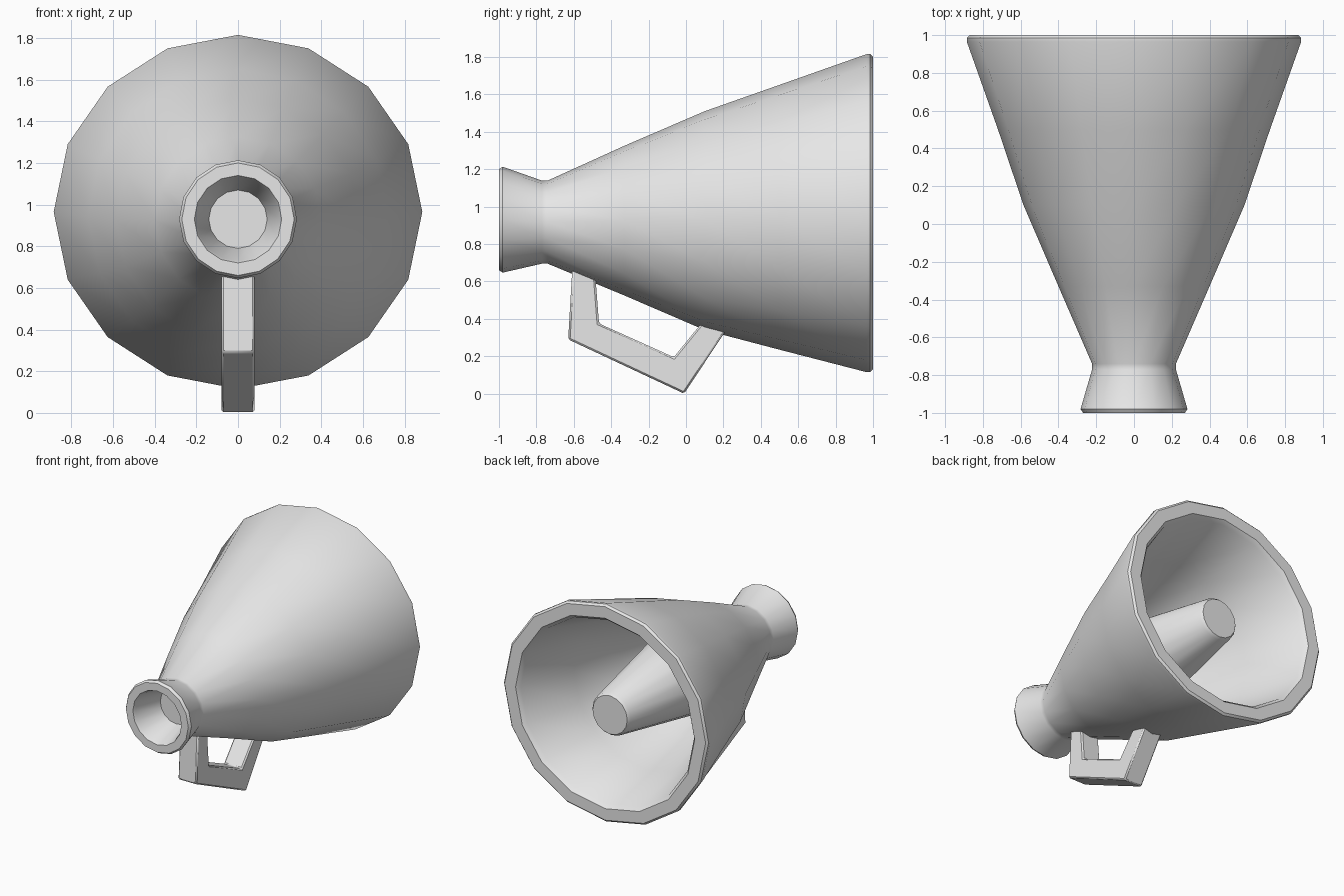
import bpy
import bmesh
import math

cube = bpy.data.objects.get("Cube")
if cube:
    bpy.data.objects.remove(cube, do_unlink=True)

SIDES = 16

grey = bpy.data.materials.new("light grey")
grey.use_nodes = True
grey.diffuse_color = (0.8, 0.8, 0.8, 1)
grey.node_tree.nodes["Principled BSDF"].inputs["Base Color"].default_value = (0.8, 0.8, 0.8, 1)


def finish(name, bm, angle):
    bmesh.ops.recalc_face_normals(bm, faces=bm.faces[:])
    mesh = bpy.data.meshes.new(name)
    bm.to_mesh(mesh)
    bm.free()
    mesh.materials.append(grey)
    ob = bpy.data.objects.new(name, mesh)
    bpy.context.collection.objects.link(ob)
    bpy.ops.object.select_all(action="DESELECT")
    bpy.context.view_layer.objects.active = ob
    ob.select_set(True)
    bpy.ops.object.shade_smooth_by_angle(angle=math.radians(angle))
    return ob


def loft(name, rings):
    """Closed lathe along y; each ring is (y, x radius, z radius, centre z)."""
    bm = bmesh.new()
    loops = []
    for y, rx, rz, cz in rings:
        loops.append([bm.verts.new((rx * math.sin(i * math.tau / SIDES), y,
                                    cz + rz * math.cos(i * math.tau / SIDES)))
                      for i in range(SIDES)])
    for a, b in zip(loops, loops[1:]):
        for i in range(SIDES):
            j = (i + 1) % SIDES
            bm.faces.new((a[i], a[j], b[j], b[i]))
    bm.faces.new(loops[0])
    bm.faces.new(loops[-1])
    return finish(name, bm, 32)


# Horn: mouthpiece cup, outer shell, rim, inner wall and central plug
loft("horn", [
    (-0.76, 0.14, 0.14, 0.93),     # cup floor
    (-0.98, 0.20, 0.20, 0.93),
    (-1.00, 0.21, 0.21, 0.93),     # mouthpiece lip
    (-1.00, 0.27, 0.27, 0.93),
    (-0.98, 0.283, 0.283, 0.93),
    (-0.77, 0.222, 0.222, 0.917),  # neck
    (-0.74, 0.222, 0.222, 0.917),
    (-0.33, 0.40, 0.40, 0.925),    # flaring shell
    (0.10, 0.585, 0.585, 0.925),
    (0.50, 0.72, 0.708, 0.943),
    (0.965, 0.885, 0.85, 0.965),   # outer rim
    (0.985, 0.885, 0.85, 0.965),
    (1.00, 0.87, 0.835, 0.965),
    (1.00, 0.775, 0.745, 0.965),   # inner rim
    (0.97, 0.75, 0.72, 0.965),
    (0.50, 0.62, 0.608, 0.943),    # inner wall
    (0.10, 0.485, 0.485, 0.925),
    (-0.18, 0.37, 0.37, 0.925),
    (-0.17, 0.36, 0.36, 0.925),    # plug
    (0.92, 0.165, 0.165, 0.93),
    (0.94, 0.15, 0.15, 0.93),
])

# Handle: bent strip, outer and inner outlines in the side plane
outer = [(-0.605, 0.72), (-0.63, 0.29), (-0.01, 0.0), (0.235, 0.37)]
inner = [(-0.487, 0.66), (-0.465, 0.375), (-0.065, 0.195), (0.11, 0.41)]
bm = bmesh.new()
sides = []
for x in (-0.08, 0.08):
    sides.append([[bm.verts.new((x, y, z)) for y, z in line] for line in (outer, inner)])
(lo, li), (ro, ri) = sides
for i in range(3):
    for a, b in ((lo, li), (li, ri), (ri, ro), (ro, lo)):
        bm.faces.new((a[i], a[i + 1], b[i + 1], b[i]))
for i in (0, 3):
    bm.faces.new((lo[i], li[i], ri[i], ro[i]))
handle = finish("handle", bm, 32)
bevel = handle.modifiers.new("soft edges", "BEVEL")
bevel.width = 0.01
bevel.segments = 1
bevel.limit_method = "ANGLE"
